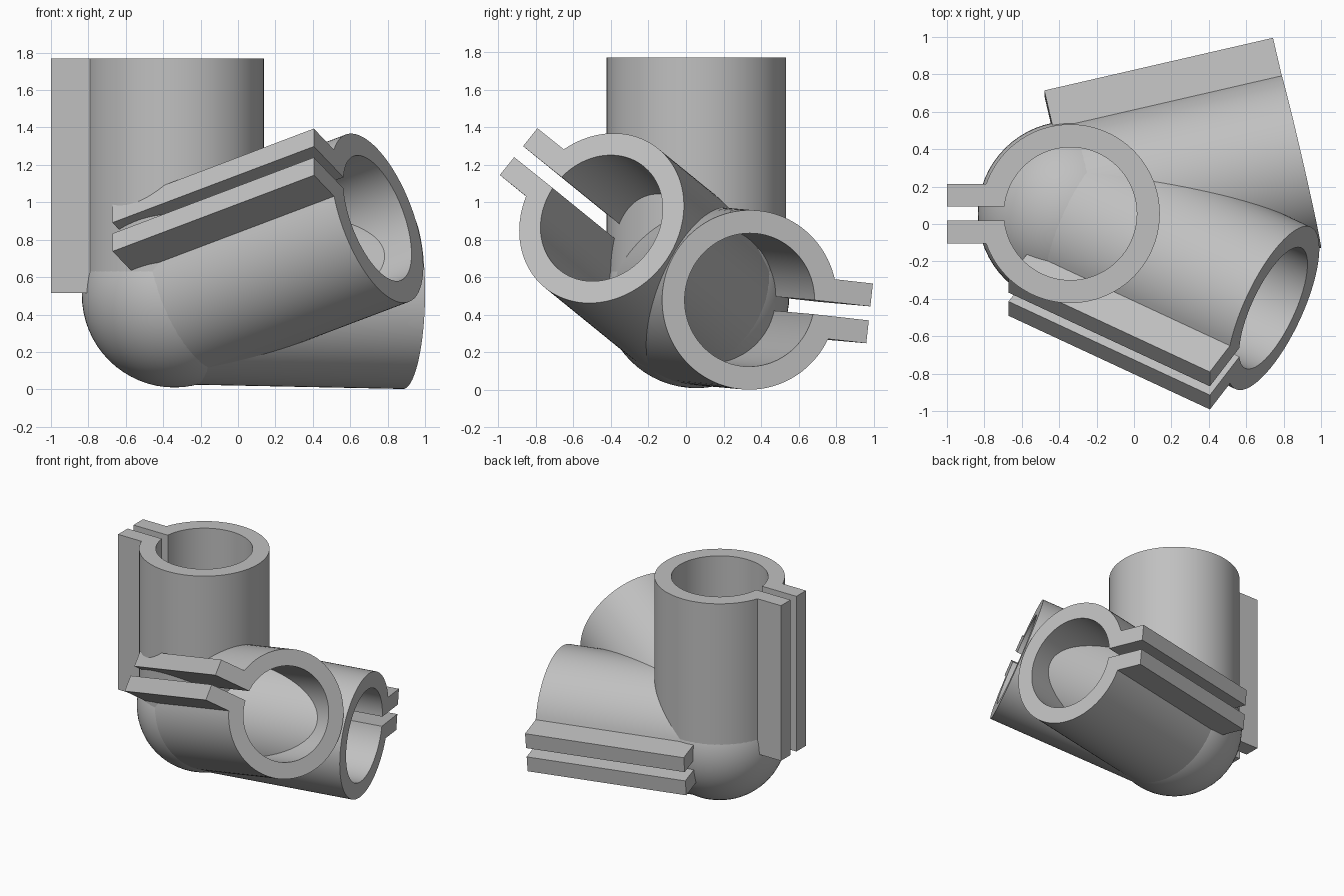
import bpy, bmesh, math
from mathutils import Matrix, Vector

cube = bpy.data.objects.get("Cube")
if cube:
    bpy.data.objects.remove(cube, do_unlink=True)

# Shared dimensions
CENTRE = Vector((-0.34, 0.055, 0.505))
BALL, OUTER, BORE = 0.495, 0.478, 0.355
START, END = 0.01, 1.265
LUG_TIP, LUG_HALF, SLOT_HALF = 0.66, 0.16, 0.0375
BOLT_RADIUS, BOLT_REACH = 0.085, 0.57
STEPS = 96

grey = bpy.data.materials.new("plain grey")
grey.use_nodes = True
COLOUR = (0.53, 0.53, 0.53, 1)
grey.diffuse_color = COLOUR
grey.node_tree.nodes["Principled BSDF"].inputs["Base Color"].default_value = COLOUR


def make_object(name, bm):
    bmesh.ops.recalc_face_normals(bm, faces=bm.faces)
    mesh = bpy.data.meshes.new(name)
    bm.to_mesh(mesh)
    bm.free()
    mesh.materials.append(grey)
    obj = bpy.data.objects.new(name, mesh)
    bpy.context.collection.objects.link(obj)
    return obj


def activate(obj):
    bpy.ops.object.select_all(action="DESELECT")
    obj.select_set(True)
    bpy.context.view_layer.objects.active = obj


def open_arc(radius, half_gap):
    """Lug tip, arc round the tube, other lug tip."""
    gap = math.asin(half_gap / radius)
    sweep = 2 * math.pi - 2 * gap
    angles = [gap + sweep * i / STEPS for i in range(STEPS + 1)]
    arc = [(radius * math.cos(a), radius * math.sin(a)) for a in angles]
    return [(LUG_TIP, half_gap)] + arc + [(LUG_TIP, -half_gap)]


def clamp_arm(name, axis, split):
    """Split tube with two bolt lugs along axis, slot facing split."""
    d = Vector(axis).normalized()
    u = Vector(split)
    u = (u - d * u.dot(d)).normalized()
    place = Matrix((u, d.cross(u), d)).transposed().to_4x4()
    place.translation = CENTRE

    # Keyhole section extruded along the tube
    bm = bmesh.new()
    loops = [[bm.verts.new((x, y, z)) for x, y in open_arc(r, h)]
             for z in (START, END)
             for r, h in ((OUTER, LUG_HALF), (BORE, SLOT_HALF))]
    out_a, in_a, out_b, in_b = loops
    for p, q in ((out_a, in_a), (out_b, in_b), (out_a, out_b), (in_a, in_b)):
        for i in range(STEPS + 2):
            bm.faces.new((p[i], p[i + 1], q[i + 1], q[i]))
    for i in (0, -1):
        bm.faces.new((out_a[i], in_a[i], in_b[i], out_b[i]))
    bm.transform(place)
    arm = make_object(name, bm)

    # Bolt hole through both lugs
    bm = bmesh.new()
    bmesh.ops.create_cone(bm, cap_ends=True, segments=48, radius1=BOLT_RADIUS,
                          radius2=BOLT_RADIUS, depth=1)
    hole_at = Matrix.Translation((BOLT_REACH, 0, (START + END) / 2))
    bm.transform(place @ hole_at @ Matrix.Rotation(math.pi / 2, 4, "X"))
    cutter = make_object(name + "_bolt_cutter", bm)
    cutter.hide_render = True
    cut = arm.modifiers.new("bolt_hole", "BOOLEAN")
    cut.operation, cut.solver, cut.object = "DIFFERENCE", "EXACT", cutter
    activate(arm)
    bpy.ops.object.modifier_apply(modifier=cut.name)
    bpy.data.objects.remove(cutter, do_unlink=True)
    bpy.ops.object.shade_smooth_by_angle(angle=math.radians(25))


# Round hub
bm = bmesh.new()
bmesh.ops.create_uvsphere(bm, u_segments=64, v_segments=32, radius=BALL)
bm.transform(Matrix.Translation(CENTRE))
activate(make_object("hub_ball", bm))
bpy.ops.object.shade_smooth_by_angle(angle=math.radians(25))

# Three tube clamps
clamp_arm("upright_clamp", (0, 0, 1), (-1, 0, 0))
clamp_arm("front_clamp", (1.09, -0.507, 0.412), (-0.345, -0.45, 0.361))
clamp_arm("back_clamp", (1.23, 0.283, -0.025), (-0.15, 0.639, -0.072))
